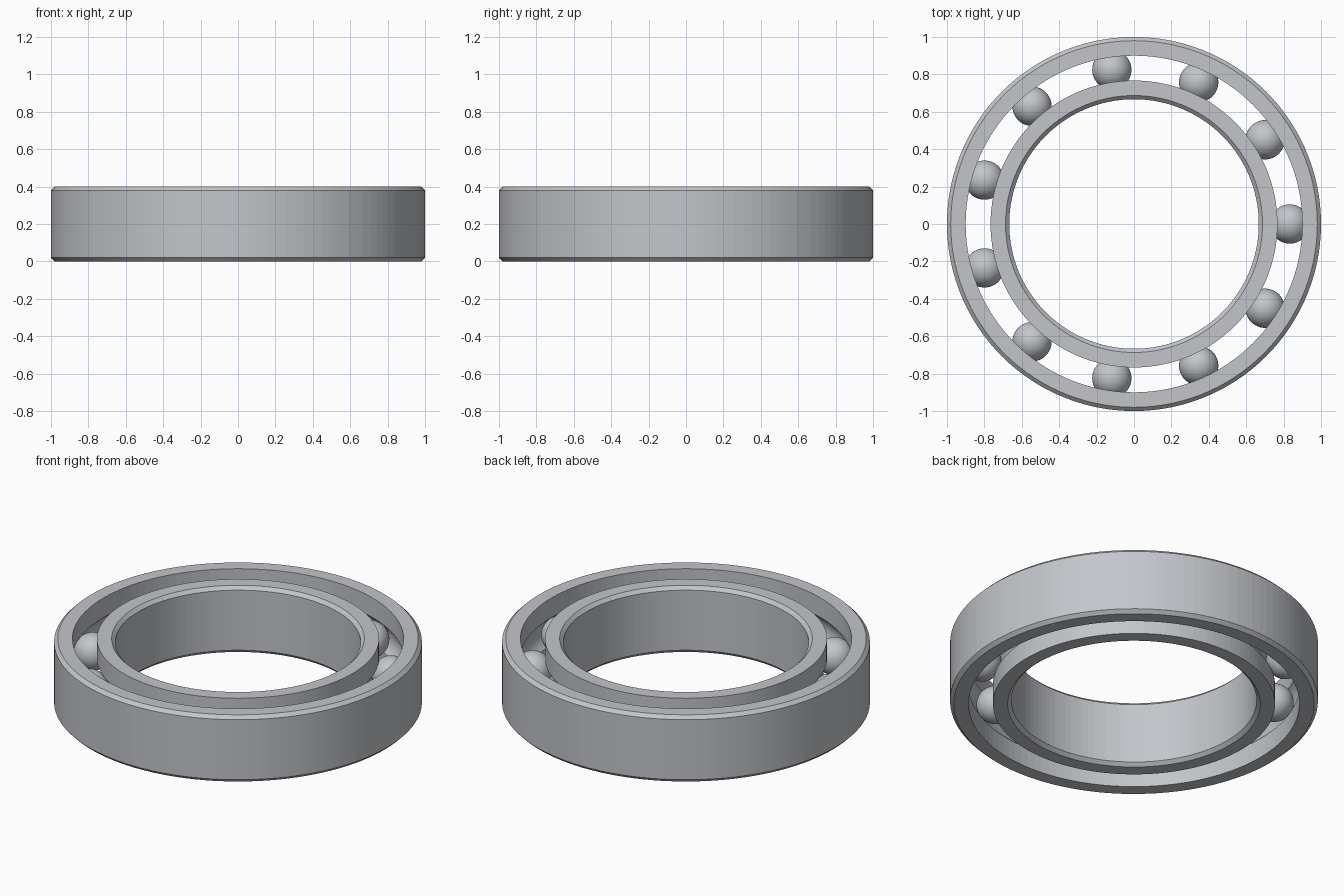
import bpy, bmesh, math
from mathutils import Matrix, Vector

cube = bpy.data.objects.get("Cube")
if cube:
    bpy.data.objects.remove(cube, do_unlink=True)

HEIGHT, MID = 0.4, 0.2
PITCH, BALL_R, BALLS = 0.833, 0.105, 11
SEGMENTS = 120
CHAMFER = 0.02

# Brushed steel, shared by every part
steel = bpy.data.materials.new("steel grey")
steel.use_nodes = True
colour = (0.54, 0.56, 0.59, 1)
steel.diffuse_color = colour
steel.node_tree.nodes["Principled BSDF"].inputs["Base Color"].default_value = colour


def add_object(name, bm):
    bmesh.ops.recalc_face_normals(bm, faces=bm.faces)
    mesh = bpy.data.meshes.new(name)
    bm.to_mesh(mesh)
    bm.free()
    mesh.materials.append(steel)
    obj = bpy.data.objects.new(name, mesh)
    bpy.context.collection.objects.link(obj)
    return obj


def ring(name, wall, race, steps=14):
    """Lathe a ring with a chamfered plain wall and a grooved race wall."""
    inward = math.copysign(CHAMFER, race - wall)
    profile = [(race, 0), (wall + inward, 0), (wall, CHAMFER),
               (wall, HEIGHT - CHAMFER), (wall + inward, HEIGHT), (race, HEIGHT)]
    # Circular ball groove, traced from top to bottom
    groove_r = BALL_R + 0.001
    side = math.copysign(1, race - PITCH)
    half = math.acos(abs(race - PITCH) / groove_r)
    for i in range(steps + 1):
        a = half - 2 * half * i / steps
        profile.append((PITCH + side * groove_r * math.cos(a),
                        MID + groove_r * math.sin(a)))

    bm = bmesh.new()
    loops = []
    for s in range(SEGMENTS):
        turn = Matrix.Rotation(math.tau * s / SEGMENTS, 3, "Z")
        loops.append([bm.verts.new(turn @ Vector((r, 0, z))) for r, z in profile])
    for s, loop in enumerate(loops):
        following = loops[(s + 1) % SEGMENTS]
        for i in range(len(profile)):
            j = (i + 1) % len(profile)
            bm.faces.new((loop[i], loop[j], following[j], following[i]))
    return add_object(name, bm)


# Inner and outer races
ring("outer_ring", 1.0, 0.9)
ring("inner_ring", 0.667, 0.767)

# Evenly spaced balls
for n in range(BALLS):
    angle = math.tau * n / BALLS
    bm = bmesh.new()
    bmesh.ops.create_uvsphere(bm, u_segments=48, v_segments=24, radius=BALL_R)
    for face in bm.faces:
        face.smooth = True
    ball = add_object(f"ball_{n + 1}", bm)
    ball.location = (PITCH * math.cos(angle), PITCH * math.sin(angle), MID)
